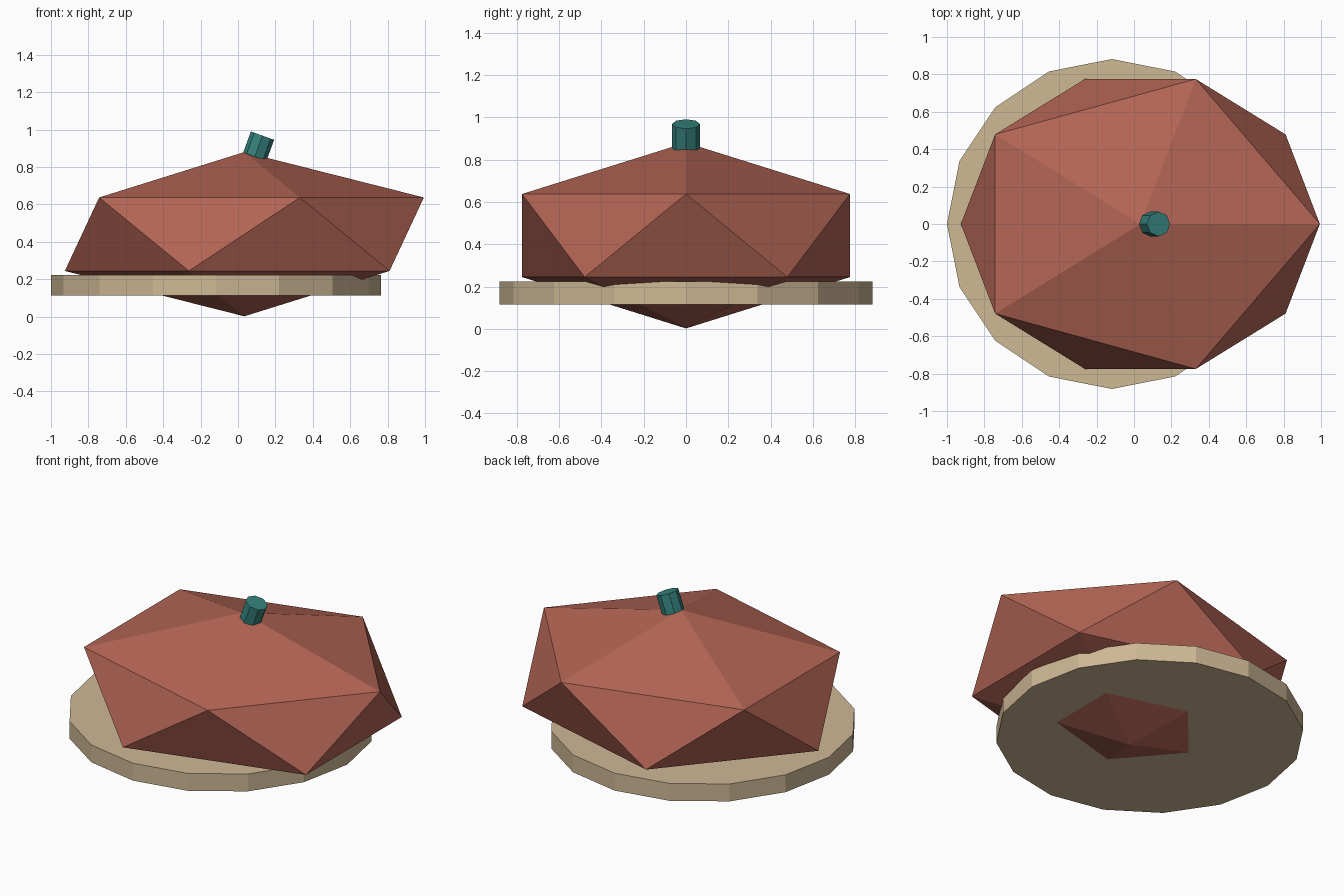
import bpy
from math import radians, sin, cos

if "Cube" in bpy.data.objects:
    bpy.data.objects.remove(bpy.data.objects["Cube"])


def finish(name, color):
    obj = bpy.context.object
    obj.name = name
    mat = bpy.data.materials.new(name + "_color")
    mat.diffuse_color = (*color, 1)
    mat.use_nodes = True
    mat.node_tree.nodes["Principled BSDF"].inputs["Base Color"].default_value = mat.diffuse_color
    obj.data.materials.append(mat)
    return obj


# Faceted main body: a flattened icosahedron
bpy.ops.mesh.primitive_ico_sphere_add(subdivisions=1, radius=1, location=(0.034, 0, 0.441))
body = finish("faceted_body", (0.45, 0.13, 0.09))
body.scale = (1.073, 0.911, 0.439)

# Wide sixteen-sided disc passing through the lower body
bpy.ops.mesh.primitive_cylinder_add(vertices=16, radius=0.882, depth=0.11,
                                    location=(-0.118, 0, 0.169))
finish("disc_rim", (0.62, 0.48, 0.30))

# Small tilted stem, placed from its top centre
tilt, depth = radians(20), 0.12
bpy.ops.mesh.primitive_cylinder_add(
    vertices=8, radius=0.066, depth=depth,
    location=(0.131 - sin(tilt) * depth / 2, 0, 0.968 - cos(tilt) * depth / 2),
    rotation=(0, tilt, 0))
finish("stem", (0.035, 0.22, 0.20))
